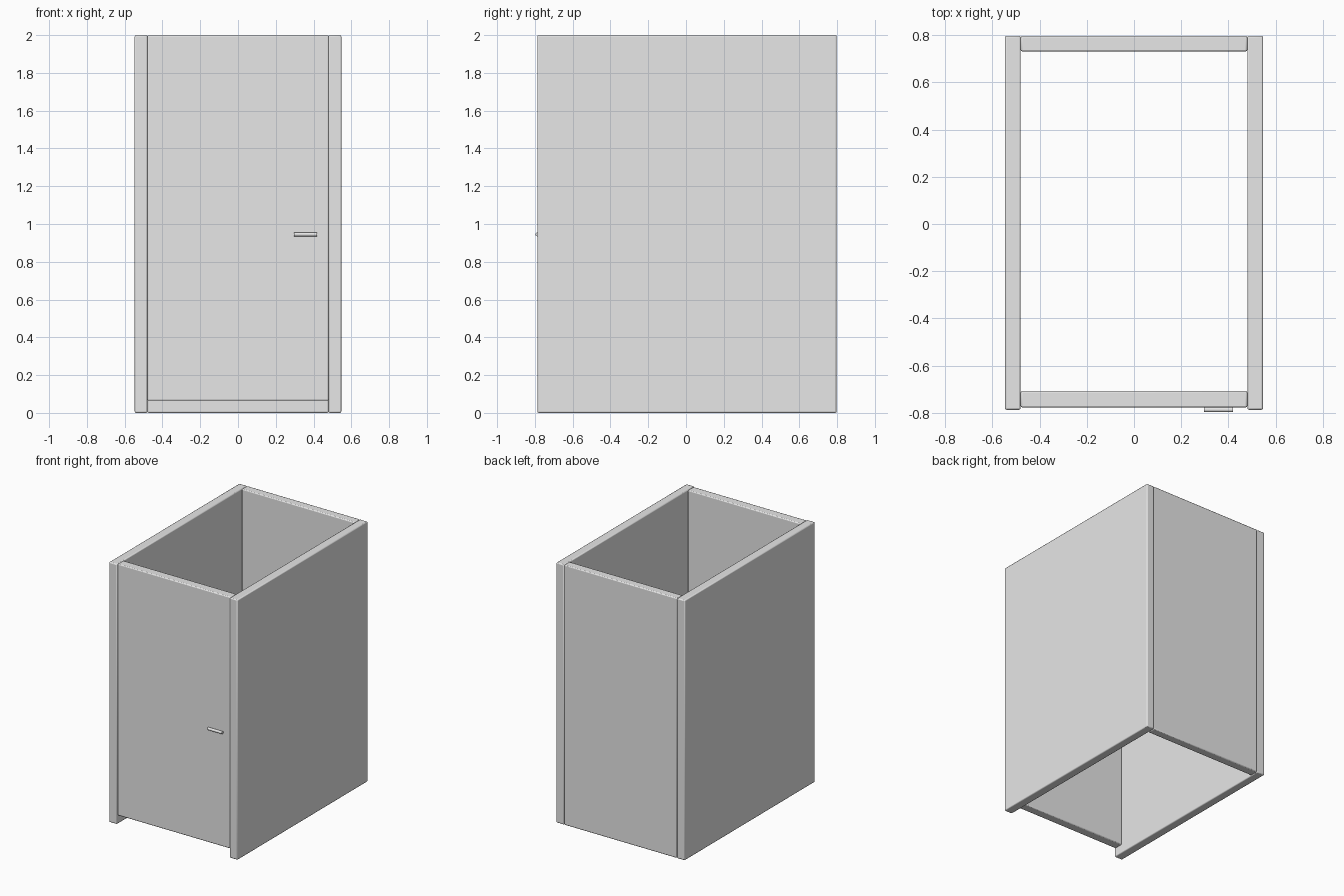
import bpy
import math

cube = bpy.data.objects.get("Cube")
if cube:
    bpy.data.objects.remove(cube, do_unlink=True)

GREY = (0.8, 0.8, 0.8, 1.0)
mat = bpy.data.materials.new("light grey")
mat.use_nodes = True
mat.diffuse_color = GREY
mat.node_tree.nodes["Principled BSDF"].inputs["Base Color"].default_value = GREY


def panel(name, x, y, z, bevel=0.007):
    """Soft-edged board spanning the given (min, max) ranges."""
    spans = (x, y, z)
    bpy.ops.mesh.primitive_cube_add(size=1, location=[(a + b) / 2 for a, b in spans])
    ob = bpy.context.object
    ob.name = name
    ob.scale = [b - a for a, b in spans]
    bpy.ops.object.transform_apply(location=False, rotation=False, scale=True)
    ob.data.materials.append(mat)
    mod = ob.modifiers.new("soft edges", "BEVEL")
    mod.width = bevel
    mod.segments = 2
    bpy.ops.object.shade_smooth_by_angle(angle=math.radians(30))
    return ob


HALF, INNER, HEIGHT = 0.547, 0.48, 2.0
BACK, FRONT = 0.797, -0.787

# Side walls
panel("left_wall", (INNER, HALF), (FRONT, BACK), (0, HEIGHT))
panel("right_wall", (-HALF, -INNER), (FRONT, BACK), (0, HEIGHT))

# Back wall, and door raised off the floor
panel("back_wall", (-INNER, INNER), (0.731, BACK), (0, HEIGHT))
panel("door", (-INNER, INNER), (-0.777, -0.707), (0.065, HEIGHT))

# Door handle bar
bpy.ops.mesh.primitive_cylinder_add(vertices=16, radius=0.0105, depth=0.122,
                                    location=(0.358, -0.7865, 0.945),
                                    rotation=(0, math.pi / 2, 0))
handle = bpy.context.object
handle.name = "door_handle"
handle.data.materials.append(mat)
bpy.ops.object.shade_smooth_by_angle(angle=math.radians(30))
